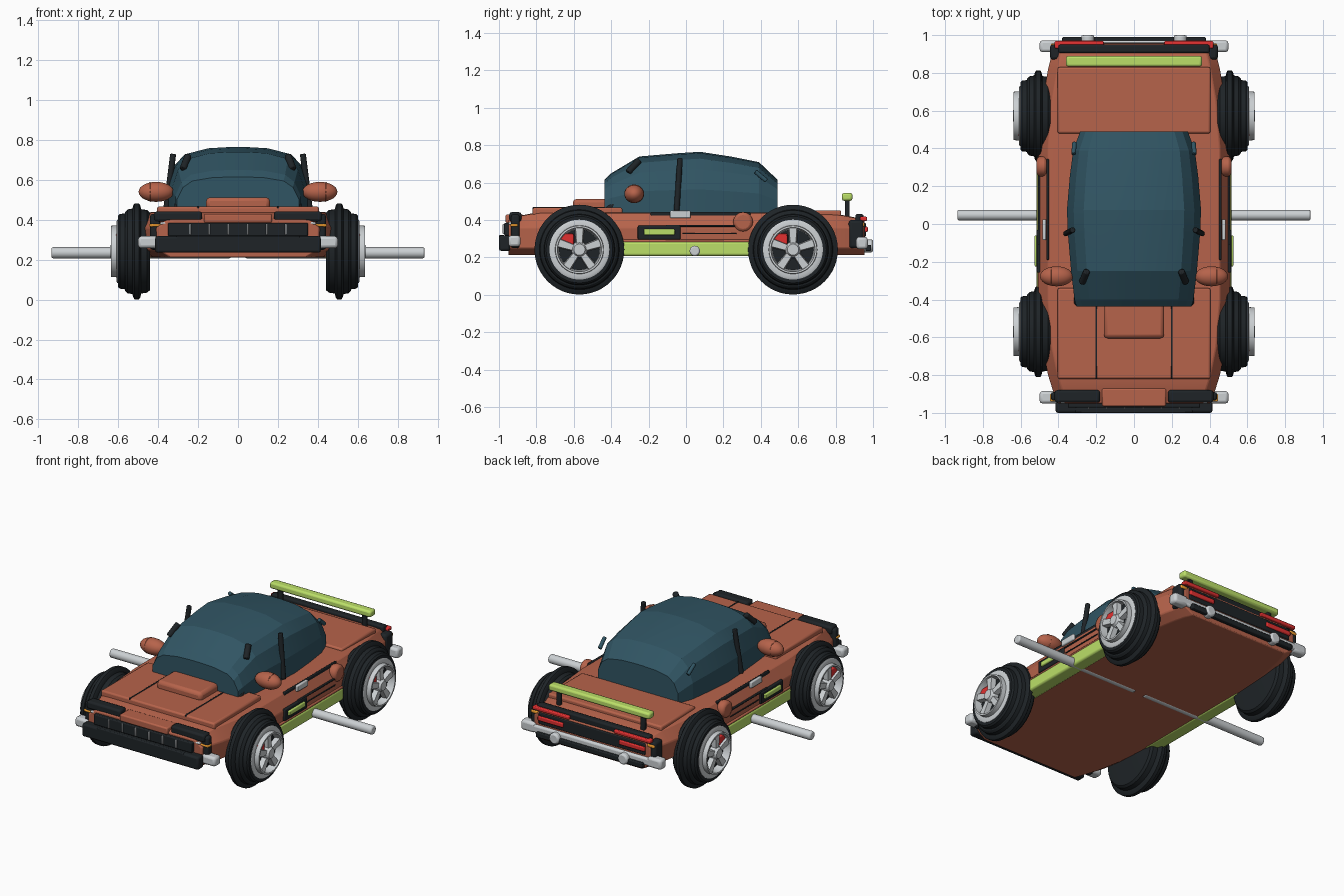
import bpy, bmesh, math
from mathutils import Vector, Matrix

if "Cube" in bpy.data.objects:
    bpy.data.objects.remove(bpy.data.objects["Cube"])


def mat(name, c):
    m = bpy.data.materials.new(name)
    m.diffuse_color = (*c, 1)
    m.use_nodes = True
    m.node_tree.nodes["Principled BSDF"].inputs["Base Color"].default_value = m.diffuse_color
    return m


PAINT = mat("paint", (0.47, 0.125, 0.07))
GLASS = mat("glass", (0.03, 0.09, 0.125))
LIME = mat("lime", (0.5, 0.74, 0.14))
BLACK = mat("black", (0.013, 0.017, 0.02))
SILVER = mat("silver", (0.6, 0.63, 0.65))
RED = mat("red", (0.75, 0.03, 0.03))
AMBER = mat("amber", (0.9, 0.35, 0.03))


def finish(name, bm, m, mirror=False, bevel=0, angle=30):
    bmesh.ops.recalc_face_normals(bm, faces=bm.faces)
    me = bpy.data.meshes.new(name)
    bm.to_mesh(me)
    bm.free()
    me.materials.append(m)
    ob = bpy.data.objects.new(name, me)
    bpy.context.collection.objects.link(ob)
    bpy.context.view_layer.objects.active = ob
    ob.select_set(True)
    bpy.ops.object.shade_smooth_by_angle(angle=math.radians(angle))
    ob.select_set(False)
    if bevel:
        b = ob.modifiers.new("bevel", "BEVEL")
        b.width, b.segments = bevel, 2
    if mirror:
        ob.modifiers.new("mirror", "MIRROR").use_mirror_merge = False
    return ob


def box(name, x, y, z, m, mirror=False, bevel=0.006):
    bm = bmesh.new()
    s = [b - a for a, b in (x, y, z)]
    c = [(a + b) / 2 for a, b in (x, y, z)]
    bmesh.ops.create_cube(bm, size=1, matrix=Matrix.Translation(c) @ Matrix.Diagonal((*s, 1)))
    return finish(name, bm, m, mirror, min(bevel, min(s) * 0.4))


def loft(name, rings, m, mirror=False, bevel=0, angle=30):
    bm = bmesh.new()
    vs = [[bm.verts.new(p) for p in r] for r in rings]
    n = len(rings[0])
    for a, b in zip(vs, vs[1:]):
        for i in range(n):
            j = (i + 1) % n
            bm.faces.new((a[i], a[j], b[j], b[i]))
    bm.faces.new(vs[0])
    bm.faces.new(vs[-1])
    return finish(name, bm, m, mirror, bevel, angle)


def lathe(name, profile, y, z, m, n=40, mirror=True):
    # profile of (x, radius) spun about an axis along x
    rings = [[(x, y + r * math.cos(2 * math.pi * i / n), z + r * math.sin(2 * math.pi * i / n))
              for i in range(n)] for x, r in profile]
    return loft(name, rings, m, mirror)


def rod(name, a, b, r, m, mirror=True):
    a, b = Vector(a), Vector(b)
    bm = bmesh.new()
    q = (b - a).to_track_quat("Z", "Y").to_matrix().to_4x4()
    bmesh.ops.create_cone(bm, cap_ends=True, segments=16, radius1=r, radius2=r, depth=(b - a).length,
                          matrix=Matrix.Translation((a + b) / 2) @ q)
    return finish(name, bm, m, mirror, r * 0.3)


def both(half, y):
    # half section from centre line, completed by reflection
    return [(x, y, z) for x, z in half] + [(-x, y, z) for x, z in reversed(half)]


# Body shell
rings = []
for y, w, top in [(-.95, .40, .40), (-.88, .425, .425), (-.8, .45, .44), (-.65, .48, .44), (-.4, .5, .44),
                  (.4, .5, .44), (.65, .48, .435), (.82, .45, .43), (.9, .43, .415), (.955, .41, .395)]:
    rings.append(both([(w - .06, .212), (w, .25), (w + .005, .36), (w - .045, top - .003), (w - .1, top)], y))
loft("body", rings, PAINT, bevel=.006, angle=20)

# Cabin glasshouse
rings = []
for y, w, t in [(-.437, .305, .615), (-.40, .315, .65), (-.25, .333, .74), (-.05, .35, .757), (.075, .355, .765),
                (.25, .34, .738), (.39, .322, .71), (.49, .285, .615)]:
    h = t - .43
    rings.append(both([(w, .43), (w, .43 + .4 * h), (w * .9, .43 + .72 * h), (w * .75, .43 + .89 * h),
                       (w * .42, .43 + .98 * h), (w * .1, t)], y))
loft("cabin", rings, GLASS, angle=12)

# Hood, scoop and trunk panels
box("hood_panel", (-.405, .405), (-.82, -.34), (.42, .467), PAINT, bevel=.01)
box("hood_scoop", (-.16, .16), (-.605, -.36), (.45, .513), PAINT, bevel=.02)
box("hood_groove", (.195, .205), (-.82, -.4), (.44, .47), BLACK, True)
box("trunk_panel", (-.405, .405), (.48, .83), (.41, .452), PAINT, bevel=.01)

# Cabin trim
rod("door_pillar", (.36, -.05, .45), (.325, -.032, .73), .015, BLACK)
rod("windshield_pillar", (.275, -.31, .655), (.25, -.25, .72), .018, BLACK)
rod("windshield_foot", (.305, -.425, .45), (.30, -.38, .49), .016, BLACK)
rod("rear_pillar", (.315, .43, .61), (.32, .37, .66), .012, GLASS)

# Side mirrors
bm = bmesh.new()
bmesh.ops.create_uvsphere(bm, u_segments=24, v_segments=14, radius=1, matrix=Matrix.Translation((.41, -.277, .54))
                          @ Matrix.Diagonal((.088, .053, .05, 1)))
finish("side_mirror", bm, PAINT, True, angle=60)
rod("mirror_collar", (.437, -.277, .54), (.443, -.277, .54), .05, PAINT)

# Door sides
box("sill", (.43, .515), (-.42, .42), (.208, .285), LIME, True, .012)
box("side_stripe", (.46, .512), (-.35, .36), (.28, .295), PAINT, True)
box("side_vent", (.47, .515), (-.258, -.03), (.295, .37), BLACK, True)
box("vent_badge", (.5, .526), (-.225, -.06), (.32, .352), LIME, True)
box("door_line", (.49, .509), (-.11, .27), (.364, .373), BLACK, True)
box("lower_door_line", (.49, .509), (-.02, .27), (.325, .331), BLACK, True)
box("belt_line", (.45, .464), (-.19, .345), (.41, .443), BLACK, True)
box("door_handle", (.465, .485), (-.085, .025), (.41, .45), SILVER, True)
rod("fuel_cap", (.46, .305, .39), (.515, .305, .39), .053, PAINT)
rod("side_rod", (.035, .047, .235), (.935, .047, .235), .028, SILVER)

# Front end
box("front_bumper", (-.415, .415), (-1.0, -.94), (.235, .318), BLACK, bevel=.012)
box("bumper_strip", (-.31, .31), (-1.0, -.97), (.262, .32), BLACK)
box("front_bumper_end", (.40, .5), (-.95, -.885), (.258, .318), SILVER, True, .015)
box("grille", (-.35, .35), (-.972, -.93), (.318, .385), BLACK)
for i in range(6):
    x = -.24 + i * .096
    box("grille_slat", (x - .004, x + .004), (-.98, -.95), (.325, .38), SILVER)
box("front_lip", (-.17, .17), (-.965, -.87), (.385, .43), PAINT, bevel=.008)
box("headlight_pod", (.18, .42), (-.945, -.88), (.392, .442), BLACK, True, .012)
box("headlight_strip", (.22, .39), (-.95, -.93), (.375, .389), SILVER, True)
box("front_indicator", (.38, .445), (-.94, -.9), (.365, .38), AMBER, True)
box("front_corner", (.39, .44), (-.935, -.89), (.25, .43), BLACK, True, .012)

# Rear end
box("rear_bumper", (-.46, .46), (.93, .972), (.25, .3), SILVER, bevel=.012)
box("rear_bumper_end", (.40, .5), (.91, .972), (.245, .31), SILVER, True, .015)
box("rear_bumper_pad", (-.38, .38), (.96, .99), (.235, .268), BLACK)
rod("exhaust_tip", (.245, .93, .262), (.245, 1.0, .262), .035, SILVER)
box("rear_panel", (-.38, .38), (.91, .962), (.31, .385), BLACK)
box("rear_deck_strip", (-.4, .4), (.905, .95), (.38, .432), BLACK, bevel=.01)
box("tail_light", (.16, .42), (.93, .968), (.395, .418), RED, True)
box("lower_tail_light", (.2, .38), (.94, .972), (.335, .365), RED, True)
box("rear_indicator", (.39, .44), (.92, .955), (.365, .385), AMBER, True)
box("rear_corner", (.39, .445), (.87, .95), (.25, .4), BLACK, True, .015)

# Spoiler
box("spoiler", (-.36, .36), (.833, .89), (.503, .545), LIME, bevel=.012)
box("spoiler_post", (.285, .315), (.85, .875), (.41, .51), BLACK, True)

# Wheels
Z = .242
for y in (-.57, .572):
    lathe("tyre", [(.44, .18), (.442, .195), (.455, .207), (.485, .211), (.49, .232), (.496, .24), (.518, .24),
                   (.524, .232), (.529, .214), (.553, .21), (.565, .198), (.567, .19), (.592, .187), (.602, .178),
                   (.602, .16), (.58, .15), (.575, .1)], y, Z, BLACK, 48)
    lathe("rim", [(.575, .155), (.604, .16), (.608, .152), (.608, .13), (.637, .128), (.637, .118), (.59, .11),
                  (.588, .05)], y, Z, SILVER, 48)
    lathe("brake_shadow", [(.58, .109), (.592, .109)], y, Z, BLACK, 32)
    lathe("hub", [(.58, .045), (.62, .042), (.63, .034), (.64, .03)], y, Z, SILVER, 20)
    box("brake_caliper", (.585, .612), (y - .105, y - .03), (Z + .025, Z + .085), RED, True)
    for k in range(5):
        a = math.radians(90 + 72 * k)
        d, s = Vector((0, math.cos(a), math.sin(a))), Vector((0, -math.sin(a), math.cos(a)))
        c = Vector((0, y, Z))
        loft("spoke", [[c + d * r + s * e * w + Vector((x, 0, 0)) for e, x in
                        ((-1, .595), (1, .595), (.8, .626), (-.8, .626))]
                       for r, w in ((.02, .018), (.122, .026))], SILVER, True)
